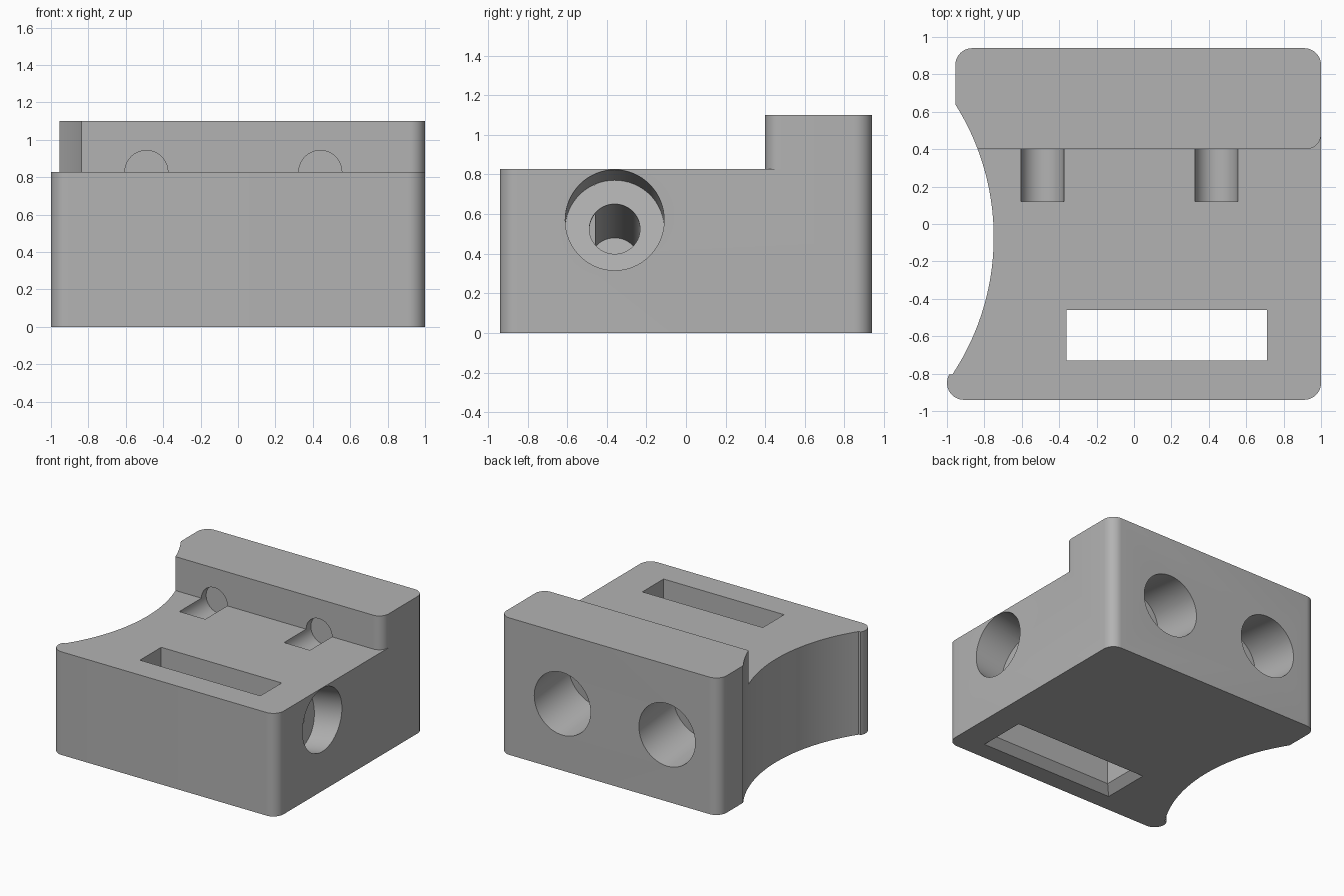
import bpy, bmesh, math
from mathutils import Vector

default = bpy.data.objects.get("Cube")
if default:
    bpy.data.objects.remove(default, do_unlink=True)

grey = bpy.data.materials.new("plain_grey")
grey.use_nodes = True
colour = (0.45, 0.45, 0.45, 1)
grey.diffuse_color = colour
grey.node_tree.nodes["Principled BSDF"].inputs["Base Color"].default_value = colour


def arc(cx, cy, r, start, end, steps=10):
    angles = [math.radians(start + (end - start) * i / steps) for i in range(steps + 1)]
    return [(cx + r * math.cos(a), cy + r * math.sin(a)) for a in angles]


def add_object(name, bm):
    bmesh.ops.recalc_face_normals(bm, faces=bm.faces)
    mesh = bpy.data.meshes.new(name)
    bm.to_mesh(mesh)
    bm.free()
    mesh.materials.append(grey)
    obj = bpy.data.objects.new(name, mesh)
    bpy.context.collection.objects.link(obj)
    return obj


def prism(name, outline, z0, z1):
    bm = bmesh.new()
    face = bm.faces.new([bm.verts.new((x, y, z0)) for x, y in outline])
    top = bmesh.ops.extrude_face_region(bm, geom=[face])["geom"]
    verts = [v for v in top if isinstance(v, bmesh.types.BMVert)]
    bmesh.ops.translate(bm, verts=verts, vec=(0, 0, z1 - z0))
    return add_object(name, bm)


def rod(name, start, end, radius):
    start, end = Vector(start), Vector(end)
    axis = end - start
    bm = bmesh.new()
    bmesh.ops.create_cone(bm, cap_ends=True, segments=64, radius1=radius,
                          radius2=radius, depth=axis.length)
    obj = add_object(name, bm)
    obj.data.transform(axis.to_track_quat("Z", "Y").to_matrix().to_4x4())
    obj.location = (start + end) / 2
    return obj


def cut(target, cutter):
    cutter.hide_render = True
    mod = target.modifiers.new("cut", "BOOLEAN")
    mod.operation, mod.solver, mod.object = "DIFFERENCE", "EXACT", cutter
    bpy.context.view_layer.objects.active = target
    bpy.ops.object.modifier_apply(modifier=mod.name)
    bpy.data.objects.remove(cutter, do_unlink=True)


# Block with rounded corners and a hollow side
r = 0.09
outline = (arc(1 - r, -0.94 + r, r, -90, 0) + arc(1 - r, 0.94 - r, r, 0, 90)
           + arc(-0.955 + r, 0.94 - r, r, 90, 180)
           + arc(-2.08, -0.07, 1.33, 32.2, -33.5, 40)
           + arc(-1 + r, -0.94 + r, r, 150, 270))
body = prism("clamp_block", outline, 0, 1.1)

# Lower deck in front of the raised back rail
deck = [(-2, -2), (2, -2), (2, 0.48)] + arc(0.92, 0.48, 0.08, 0, -90) + [(-2, 0.4)]
cut(body, prism("deck_cutter", deck, 0.828, 2))

# Slot through the block, flared at the bottom
x0, x1, y0, y1, f = -0.36, 0.71, -0.73, -0.46, 0.06
cut(body, prism("slot_cutter", [(x0, y0), (x1, y0), (x1, y1), (x0, y1)], -1, 2))
flare = prism("flare_cutter", [(x0, y0), (x1, y0), (x1, y1), (x0, y1)], -f, f)
cx, cy = (x0 + x1) / 2, (y0 + y1) / 2
for v in flare.data.vertices:
    if v.co.z < 0:
        v.co.x += math.copysign(2 * f, v.co.x - cx)
        v.co.y += math.copysign(2 * f, v.co.y - cy)
cut(body, flare)

# Slightly sloping stepped hole in the side
def side_point(depth):
    return (1 - depth, -0.36, 0.57 - 0.18 * depth)

cut(body, rod("side_bore_cutter", side_point(-0.3), side_point(0.25), 0.25))
cut(body, rod("side_hole_cutter", side_point(0.2), side_point(1.2), 0.128))

# Back bores and the half-round grooves in the deck
for x in (-0.49, 0.44):
    cut(body, rod("back_bore_cutter", (x, 1.2, 0.51), (x, 0.5, 0.58), 0.25))
    cut(body, rod("groove_cutter", (x, 0.12, 0.828), (x, 0.46, 0.828), 0.115))

bpy.ops.object.select_all(action="DESELECT")
body.select_set(True)
bpy.context.view_layer.objects.active = body
bpy.ops.object.shade_smooth_by_angle(angle=math.radians(30))
